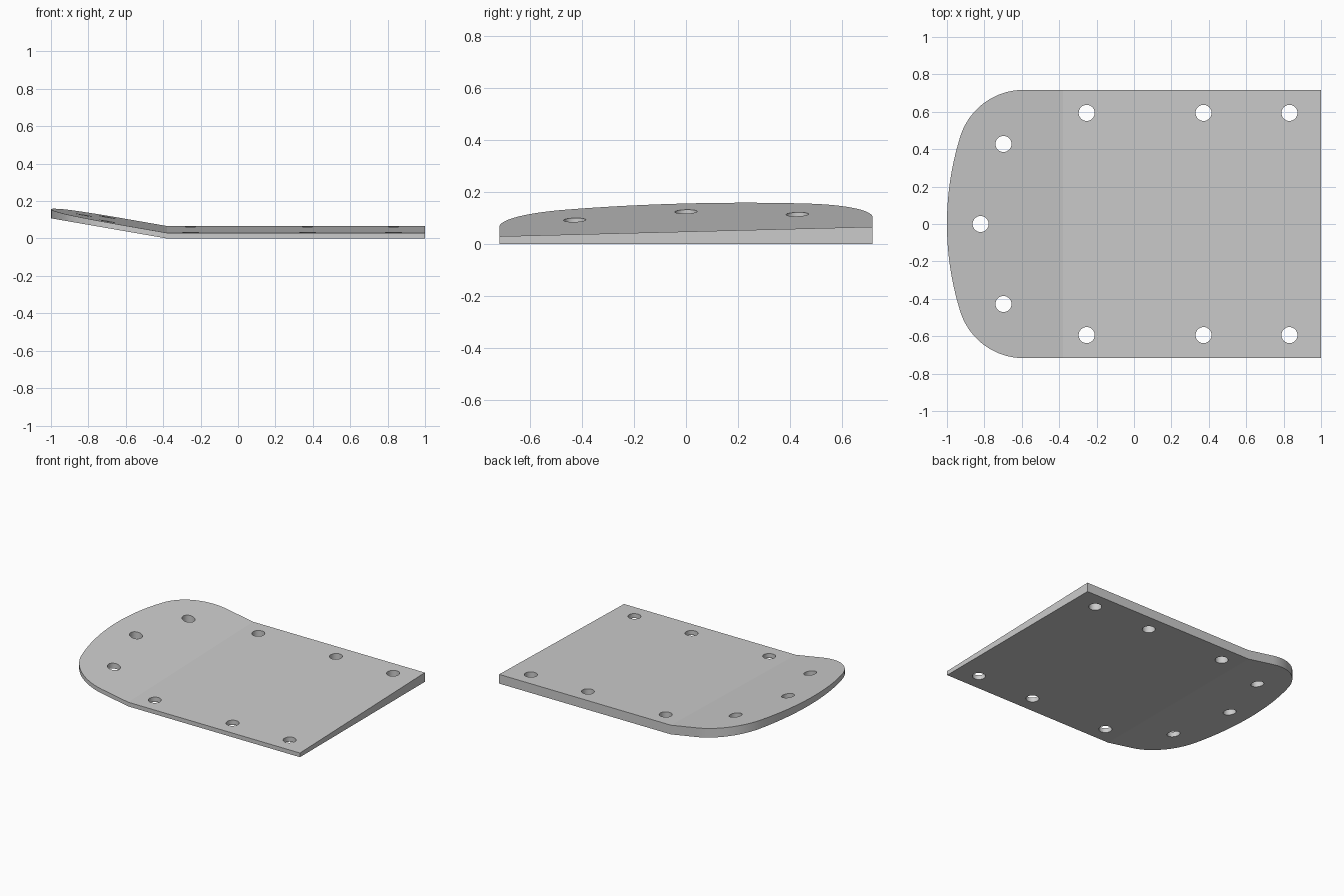
import bpy, bmesh, math

cube = bpy.data.objects.get("Cube")
if cube:
    bpy.data.objects.remove(cube)

HALF_WIDTH = 0.717
BEND_X, RAMP = -0.38, 0.174
CORNER_R, CORNER_X = 0.355, -0.59
HOLE_R = 0.043

# One flat grey for the whole plate
grey = bpy.data.materials.new("plain_grey")
grey.use_nodes = True
colour = (0.6, 0.6, 0.6, 1)
grey.diffuse_color = colour
grey.node_tree.nodes["Principled BSDF"].inputs["Base Color"].default_value = colour


def add_object(name, bm):
    mesh = bpy.data.meshes.new(name)
    bmesh.ops.recalc_face_normals(bm, faces=bm.faces)
    bm.to_mesh(mesh)
    bm.free()
    obj = bpy.data.objects.new(name, mesh)
    bpy.context.collection.objects.link(obj)
    mesh.materials.append(grey)
    return obj


def arc(cx, cy, r, start, end, steps):
    return [(cx + r * math.cos(start + (end - start) * i / steps),
             cy + r * math.sin(start + (end - start) * i / steps))
            for i in range(steps + 1)]


# Outline: straight sides, round corners and a tangent shallow nose arc
corner_y = HALF_WIDTH - CORNER_R
a = CORNER_X + 1
nose_r = (a * a + corner_y ** 2 - CORNER_R ** 2) / (2 * (a - CORNER_R))
nose_x = nose_r - 1
tangent = math.atan2(corner_y, CORNER_X - nose_x)
upper = [(1, HALF_WIDTH)]
upper += arc(CORNER_X, corner_y, CORNER_R, math.pi / 2, tangent, 20)
upper += arc(nose_x, 0, nose_r, tangent, math.pi, 14)[1:]
outline = upper + [(x, -y) for x, y in reversed(upper[:-1])]

# Extrude the outline and split it along the bend line
bm = bmesh.new()
base = bm.faces.new([bm.verts.new((x, y, 0)) for x, y in outline])
top = bmesh.ops.extrude_face_region(bm, geom=[base])["geom"]
for v in top:
    if isinstance(v, bmesh.types.BMVert):
        v.co.z = 1
bmesh.ops.bisect_plane(bm, geom=bm.verts[:] + bm.edges[:] + bm.faces[:],
                       plane_co=(BEND_X, 0, 0), plane_no=(1, 0, 0))

# Taper the thickness from front to back and lift the nose
for v in bm.verts:
    thickness = 0.0485 + 0.0255 * v.co.y
    v.co.z = v.co.z * thickness + max(0, BEND_X - v.co.x) * RAMP
plate = add_object("bent_plate", bm)

# Screw holes
holes = [(-0.82, 0)]
for x, y in [(-0.698, 0.428), (-0.253, 0.594), (0.372, 0.594), (0.831, 0.594)]:
    holes += [(x, y), (x, -y)]
bm = bmesh.new()
for x, y in holes:
    ring = bmesh.ops.create_cone(bm, cap_ends=True, segments=32, radius1=HOLE_R,
                                 radius2=HOLE_R, depth=1)["verts"]
    bmesh.ops.translate(bm, verts=ring, vec=(x, y, 0))
cutter = add_object("hole_cutter", bm)
cutter.hide_render = True

cut = plate.modifiers.new("screw_holes", "BOOLEAN")
cut.operation = "DIFFERENCE"
cut.solver = "EXACT"
cut.object = cutter
bpy.context.view_layer.objects.active = plate
bpy.ops.object.modifier_apply(modifier=cut.name)
bpy.data.objects.remove(cutter)

# Smooth the rounded rim and hole walls, keep the bend and edges crisp
bpy.ops.object.select_all(action="DESELECT")
plate.select_set(True)
bpy.ops.object.shade_smooth_by_angle(angle=math.radians(15))
for face in plate.data.polygons:
    if abs(face.normal.z) > 0.7:
        face.use_smooth = False
